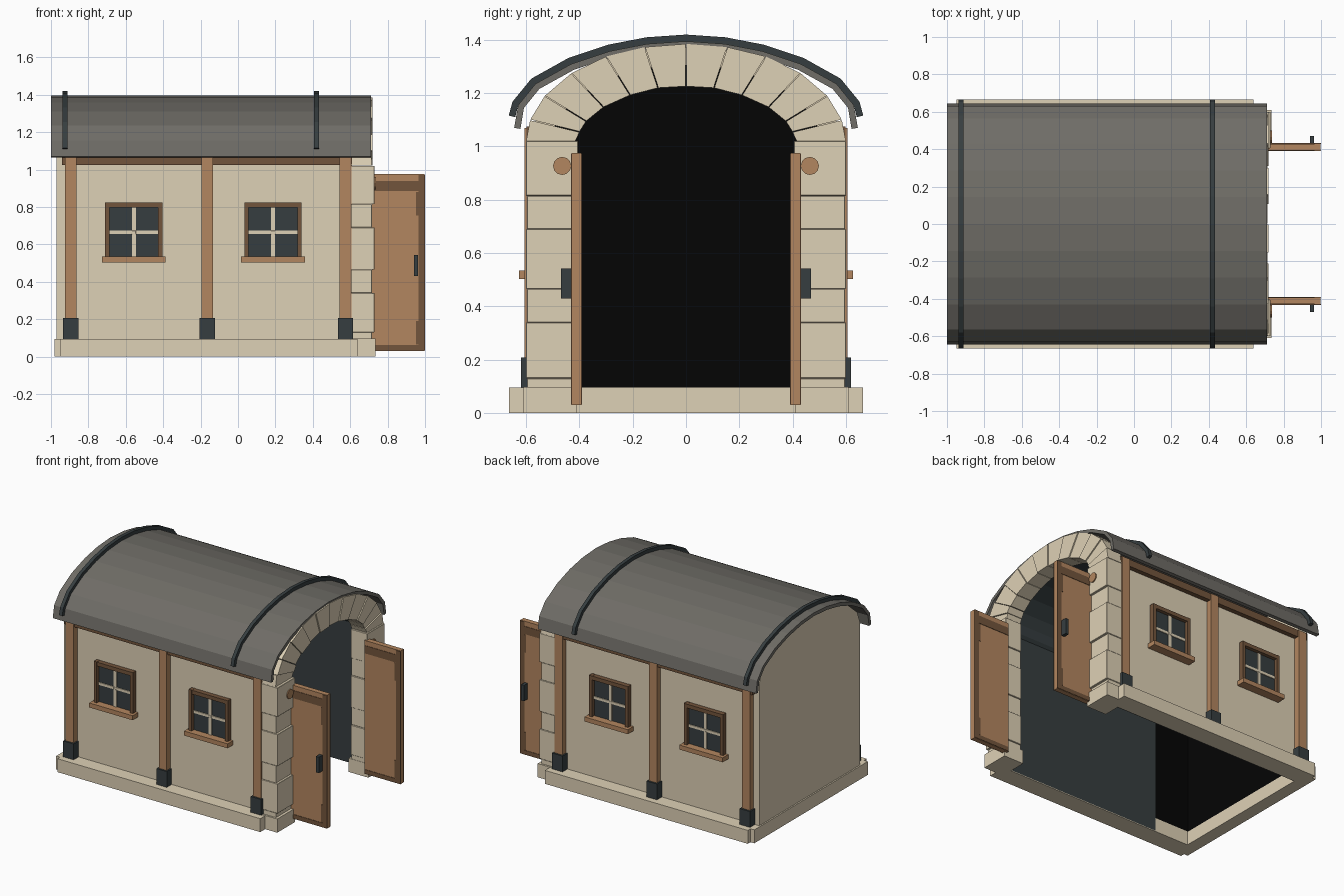
import bpy, bmesh
from mathutils import Vector

if "Cube" in bpy.data.objects:
    bpy.data.objects.remove(bpy.data.objects["Cube"])

def material(name, *rgb):
    m = bpy.data.materials.new(name)
    m.diffuse_color = (*rgb, 1)
    m.use_nodes = True
    m.node_tree.nodes["Principled BSDF"].inputs["Base Color"].default_value = m.diffuse_color
    return m

CREAM = material("cream stone", 0.73, 0.635, 0.465)
BROWN = material("brown wood", 0.45, 0.24, 0.115)
DARK = material("dark wood", 0.17, 0.09, 0.045)
SLATE = material("slate metal", 0.037, 0.048, 0.051)
ROOF = material("roof grey", 0.16, 0.153, 0.136)
BLACK = material("black interior", 0.0015, 0.0015, 0.0015)

def finish(name, bm, mat, bevel=0, fix=True):
    if fix:
        bmesh.ops.recalc_face_normals(bm, faces=bm.faces)
    me = bpy.data.meshes.new(name)
    bm.to_mesh(me)
    bm.free()
    me.materials.append(mat)
    ob = bpy.data.objects.new(name, me)
    bpy.context.collection.objects.link(ob)
    if bevel:
        b = ob.modifiers.new("chamfer", 'BEVEL')
        b.width, b.segments = bevel, 1
    return ob

def box(name, x, y, z, mat, bevel=0):
    bm = bmesh.new()
    bmesh.ops.create_cube(bm, size=1)
    for v in bm.verts:
        for i, (a, b) in enumerate((x, y, z)):
            v.co[i] = (a + b) / 2 + v.co[i] * (b - a)
    return finish(name, bm, mat, bevel)

def prism(name, pts, x0, x1, mat, bevel=0):
    """Closed (y, z) profile extruded along x."""
    bm = bmesh.new()
    a = [bm.verts.new((x0, *p)) for p in pts]
    b = [bm.verts.new((x1, *p)) for p in pts]
    bm.faces.new(a)
    bm.faces.new(b)
    for i in range(len(pts)):
        j = (i + 1) % len(pts)
        bm.faces.new((a[i], a[j], b[j], b[i]))
    return finish(name, bm, mat, bevel)

def sheet(name, pts, x0, x1, mat):
    """Open (y, z) path swept along x."""
    bm = bmesh.new()
    a = [bm.verts.new((x0, *p)) for p in pts]
    b = [bm.verts.new((x1, *p)) for p in pts]
    for i in range(len(pts) - 1):
        bm.faces.new((a[i], a[i + 1], b[i + 1], b[i]))
    return finish(name, bm, mat, fix=False)

def offset(pts, d):
    out = []
    for i, p in enumerate(pts):
        t = Vector(pts[min(i + 1, len(pts) - 1)]) - Vector(pts[max(i - 1, 0)])
        t.normalize()
        out.append((p[0] - t.y * d, p[1] + t.x * d))
    return out

def shell(name, pts, d, x0, x1, mat):
    """Curved strip of thickness d, built on a path."""
    o = offset(pts, d)
    return prism(name, pts + o[::-1], x0, x1, mat)

def full(half):
    """Mirror a half arch, listed from the side up to the centre."""
    return [(-y, z) for y, z in half] + [(y, z) for y, z in half[-2::-1]]

# Roof shell and its metal straps
roof = [(.645, 1.07), (.63, 1.155), (.565, 1.235), (.43, 1.31), (.285, 1.358), (.145, 1.385), (0, 1.395)]
shell("roof", full(roof), -.024, -1, .71, ROOF)
strap = [(.641, 1.11)] + roof[1:]
for x in (-.925, .42):
    shell("roof_strap", full(strap), .025, x - .0125, x + .0125, SLATE)

# Stone arch around the doorway
outer = full([(.6, 1.02), (.585, 1.1), (.53, 1.19), (.43, 1.275), (.3, 1.338), (.155, 1.373), (0, 1.385)])
inner = full([(.415, 1.02), (.4, 1.055), (.375, 1.095), (.31, 1.148), (.21, 1.193), (.105, 1.22), (0, 1.226)])
for i in range(12):
    q = [Vector(p) for p in (outer[i], outer[i + 1], inner[i + 1], inner[i])]
    u = (q[1] - q[0]).normalized() * .0015
    q = [q[0] + u, q[1] - u, q[2] - u, q[3] + u]
    prism("arch_stone", q, .6, .714 + .006 * (i % 2), CREAM)

# Gable end wall
gable = [(max(-.565, min(.565, y)), z) for y, z in outer]
prism("back_wall", [(-.565, .09)] + gable + [(.565, .09)], -.97, -.9, CREAM)

# Dark interior lining
lining = [((a[0] + b[0]) / 2, (a[1] + b[1]) / 2) for a, b in zip(outer, inner)]
lining = [(-.525, .002), (-.525, 1.0)] + lining + [(.525, 1.0), (.525, .002)]
high = [(y, max(z, .095)) for y, z in lining]
sheet("interior_lining", lining, -.62, .61, SLATE)
sheet("interior_shadow", high, -.9, -.62, BLACK)
prism("interior_back", high, -.9, -.892, BLACK)

box("back_plinth", (-.98, -.89), (-.635, .635), (0, .095), CREAM)

for s in (-1, 1):
    def side(name, x, y, z, mat, bevel=0):
        return box(name, x, sorted((s * y[0], s * y[1])), z, mat, bevel)

    side("side_wall", (-.97, .61), (.53, .565), (.09, 1.08), CREAM)
    side("side_plinth", (-.95, .64), (.53, .665), (0, .095), CREAM)
    side("pillar_plinth", (.58, .735), (.41, .61), (0, .097), CREAM)

    # Alternating pillar stones
    joints = (.095, .13, .34, .465, .69, .815, 1.02)
    for i in range(6):
        long = i % 2
        side("pillar_stone", (.6, .73 if long else .716),
             (.405 if long else .412, .6 if long else .597), (joints[i], joints[i + 1]), CREAM, .002)

    # Timber frame
    side("top_beam", (-.94, .61), (.55, .598), (1.025, 1.075), DARK)
    for x in (-.895, -.165, .575):
        side("post", (x - .031, x + .031), (.55, .607), (.2, 1.07), BROWN)
        side("post_foot", (x - .041, x + .041), (.55, .62), (.095, .207), SLATE)

    # Windows
    for x in (-.557, .187):
        z = .665
        side("window_glass", (x - .132, x + .132), (.56, .574), (.535, .797), SLATE)
        side("window_muntin", (x - .011, x + .011), (.56, .580), (.535, .797), CREAM)
        side("window_muntin", (x - .132, x + .132), (.56, .580), (z - .009, z + .009), CREAM)
        side("muntin_boss", (x - .02, x + .02), (.56, .581), (z - .017, z + .017), CREAM, .01)
        for e in (-1, 1):
            side("window_jamb", sorted((x + e * .130, x + e * .153)), (.55, .6), (.53, .825), DARK)
        side("window_head", (x - .131, x + .131), (.55, .599), (.797, .824), DARK)
        side("window_sill", (x - .17, x + .17), (.55, .627), (.503, .535), BROWN)

    # Open door leaf with darker worn edges on both faces
    side("door", (.716, .998), (.393, .429), (.03, .975), BROWN)
    for y in ((.39, .394), (.428, .432)):
        side("door_edge", (.965, 1.0), y, (.032, .972), DARK)
        side("door_top_band", (.718, .966), y, (.885, .94), DARK)
        side("door_bottom_band", (.718, .966), y, (.032, .062), DARK)
        for zz in (.13, .82):
            side("door_worn_patch", (.952, .966), y, (zz - .065, zz + .06), DARK)
    side("door_handle", (.94, .963), (.428, .47), (.43, .542), SLATE)

    # Round wooden peg by the door
    bm = bmesh.new()
    bmesh.ops.create_cone(bm, cap_ends=True, segments=12, radius1=.034, radius2=.034, depth=.05)
    for v in bm.verts:
        v.co = (.712 + v.co.z, s * .465 + v.co.x, .927 + v.co.y)
    finish("door_peg", bm, BROWN)
